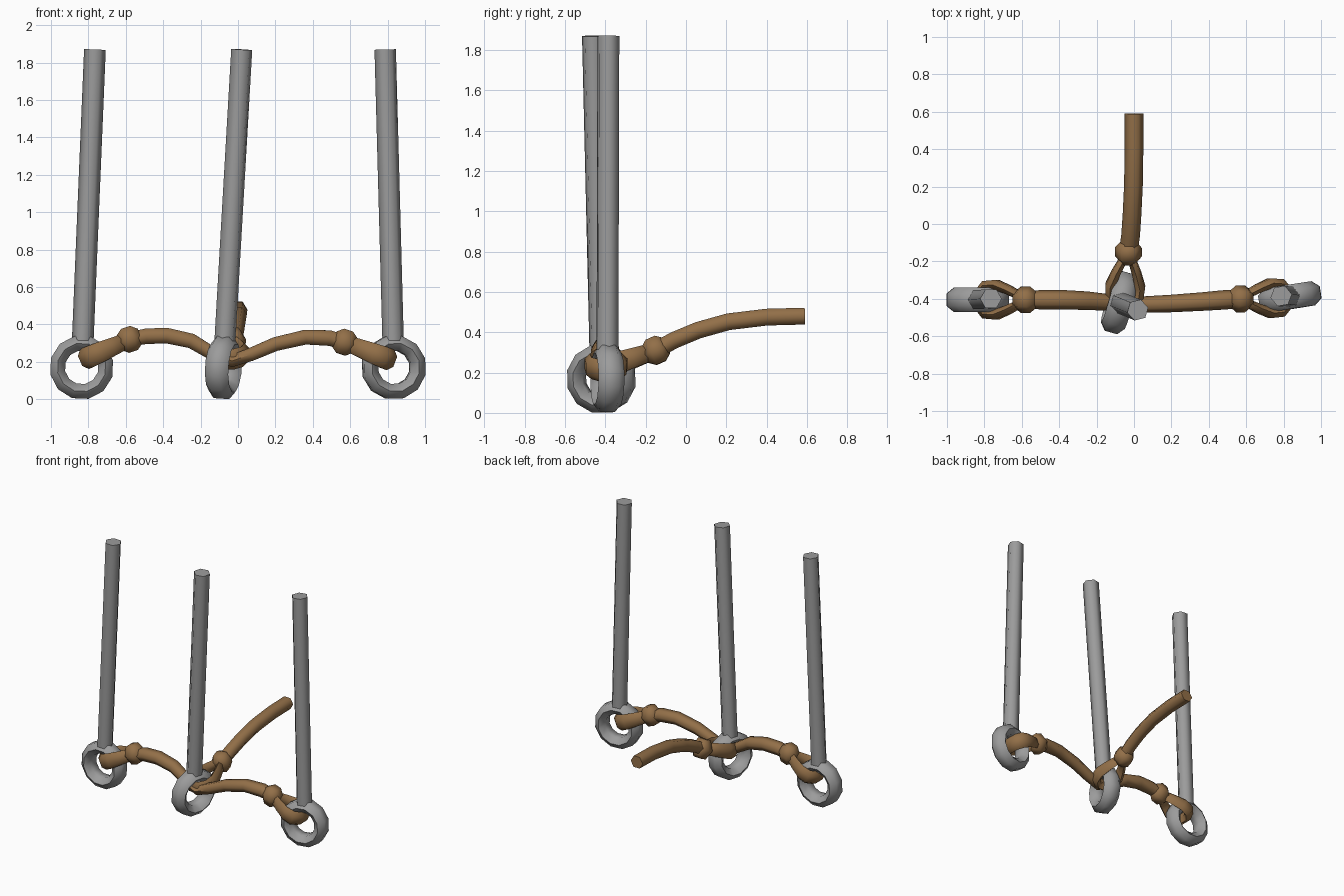
import bpy, bmesh, math
from mathutils import Vector as V

if "Cube" in bpy.data.objects:
    bpy.data.objects.remove(bpy.data.objects["Cube"])


def material(name, rgb):
    m = bpy.data.materials.new(name)
    m.diffuse_color = (*rgb, 1)
    m.use_nodes = True
    m.node_tree.nodes["Principled BSDF"].inputs["Base Color"].default_value = m.diffuse_color
    return m


STEEL = material("grey_steel", (0.33, 0.33, 0.33))
ROPE = material("brown_rope", (0.29, 0.16, 0.065))


def tube(name, pts, ra, rb, ref, mat, closed=False, scale=None, sides=6):
    """Sweep an elliptical six-sided section along pts; ra lies along ref."""
    bm = bmesh.new()
    pts = [V(p) for p in pts]
    n = len(pts)
    rings = []
    for i, p in enumerate(pts):
        if closed:
            t = pts[(i + 1) % n] - pts[i - 1]
        else:
            t = pts[min(i + 1, n - 1)] - pts[max(i - 1, 0)]
        t.normalize()
        a = (V(ref) - t * t.dot(V(ref))).normalized()
        b = t.cross(a)
        s = scale[i] if scale else 1
        rings.append([bm.verts.new(p + a * ra * s * math.cos(k * math.tau / sides)
                                   + b * rb * s * math.sin(k * math.tau / sides))
                      for k in range(sides)])
    for i in range(n if closed else n - 1):
        r, q = rings[i], rings[(i + 1) % n]
        for k in range(sides):
            j = (k + 1) % sides
            bm.faces.new((r[k], r[j], q[j], q[k]))
    if not closed:
        bm.faces.new(rings[0])
        bm.faces.new(rings[-1])
    bmesh.ops.recalc_face_normals(bm, faces=bm.faces)
    me = bpy.data.meshes.new(name)
    bm.to_mesh(me)
    bm.free()
    me.materials.append(mat)
    ob = bpy.data.objects.new(name, me)
    bpy.context.collection.objects.link(ob)
    bpy.context.view_layer.objects.active = ob
    bpy.ops.object.select_all(action='DESELECT')
    ob.select_set(True)
    bpy.ops.object.shade_smooth_by_angle(angle=math.radians(65))
    return ob


def stake(side, centre, top, angle):
    """Ring with a long rod rising from it."""
    c, top = V(centre), V(top)
    up = (top - c).normalized()
    h = V((math.cos(angle), math.sin(angle), 0))
    h = (h - up * h.dot(up)).normalized()
    pts = []
    for i in range(12):
        a = (i + 0.5) * math.tau / 12
        pts.append(c + (h * math.cos(a) + up * math.sin(a)) * 0.131)
    tube(side + "_ring", pts, 0.065, 0.047, h.cross(up), STEEL, closed=True)
    tube(side + "_rod", [c + up * 0.12, top], 0.058, 0.058, h, STEEL)


def tied_end(side, knot, far, rope_dir):
    """Knot bead plus the loop that passes through a ring."""
    k, f = V(knot), V(far)
    u = f - k
    lat = u.cross(V((0, 0, 1))).normalized()
    half = [(0.12, 0.02), (0.4, 0.055), (0.65, 0.08), (0.87, 0.075), (1.0, 0.035)]
    outline = half + [(a, -b) for a, b in reversed(half)]
    tube(side + "_loop", [k + u * a + lat * b for a, b in outline],
         0.058, 0.032, u.cross(lat), ROPE, closed=True,
         scale=[0.75, 0.85, 0.95, 1, 1, 1, 1, 0.95, 0.85, 0.75])
    d = V(rope_dir).normalized()
    tube(side + "_knot", [k + d * s for s in (-0.06, -0.025, 0.025, 0.06)],
         0.072, 0.078, lat, ROPE, scale=[0.6, 1, 1, 0.6])


# Three rods with rings
stake("left", (-0.836, -0.405, 0.17), (-0.765, -0.40, 1.87), 0)
stake("middle", (-0.078, -0.42, 0.17), (0.02, -0.46, 1.87), math.radians(74))
stake("right", (0.833, -0.39, 0.17), (0.787, -0.385, 1.87), math.radians(9))

# Loops and knots around each ring
tied_end("left", (-0.58, -0.405, 0.32), (-0.82, -0.405, 0.215), (0.9, 0, 0.3))
tied_end("right", (0.57, -0.40, 0.305), (0.815, -0.395, 0.21), (-0.9, 0, 0.3))
tied_end("rear", (-0.03, -0.15, 0.31), (-0.055, -0.43, 0.215), (0, 0.9, 0.4))

# Long rope running through the middle ring
tube("front_rope",
     [(-0.58, -0.405, 0.32), (-0.49, -0.405, 0.337), (-0.38, -0.405, 0.34),
      (-0.25, -0.41, 0.312), (-0.13, -0.42, 0.24), (-0.03, -0.435, 0.205),
      (0.07, -0.43, 0.24), (0.2, -0.425, 0.295), (0.36, -0.415, 0.332),
      (0.49, -0.405, 0.327), (0.57, -0.40, 0.305)],
     0.052, 0.048, (0, 1, 0), ROPE,
     scale=[0.9, 1, 1, 0.95, 0.85, 0.8, 0.85, 0.9, 0.95, 1, 0.9])

# Rope trailing to the back
tube("rear_rope",
     [(-0.03, -0.15, 0.31), (-0.018, -0.06, 0.36), (-0.01, 0.06, 0.41),
      (-0.003, 0.21, 0.452), (0, 0.4, 0.475), (0, 0.59, 0.48)],
     0.05, 0.048, (1, 0, 0), ROPE)
